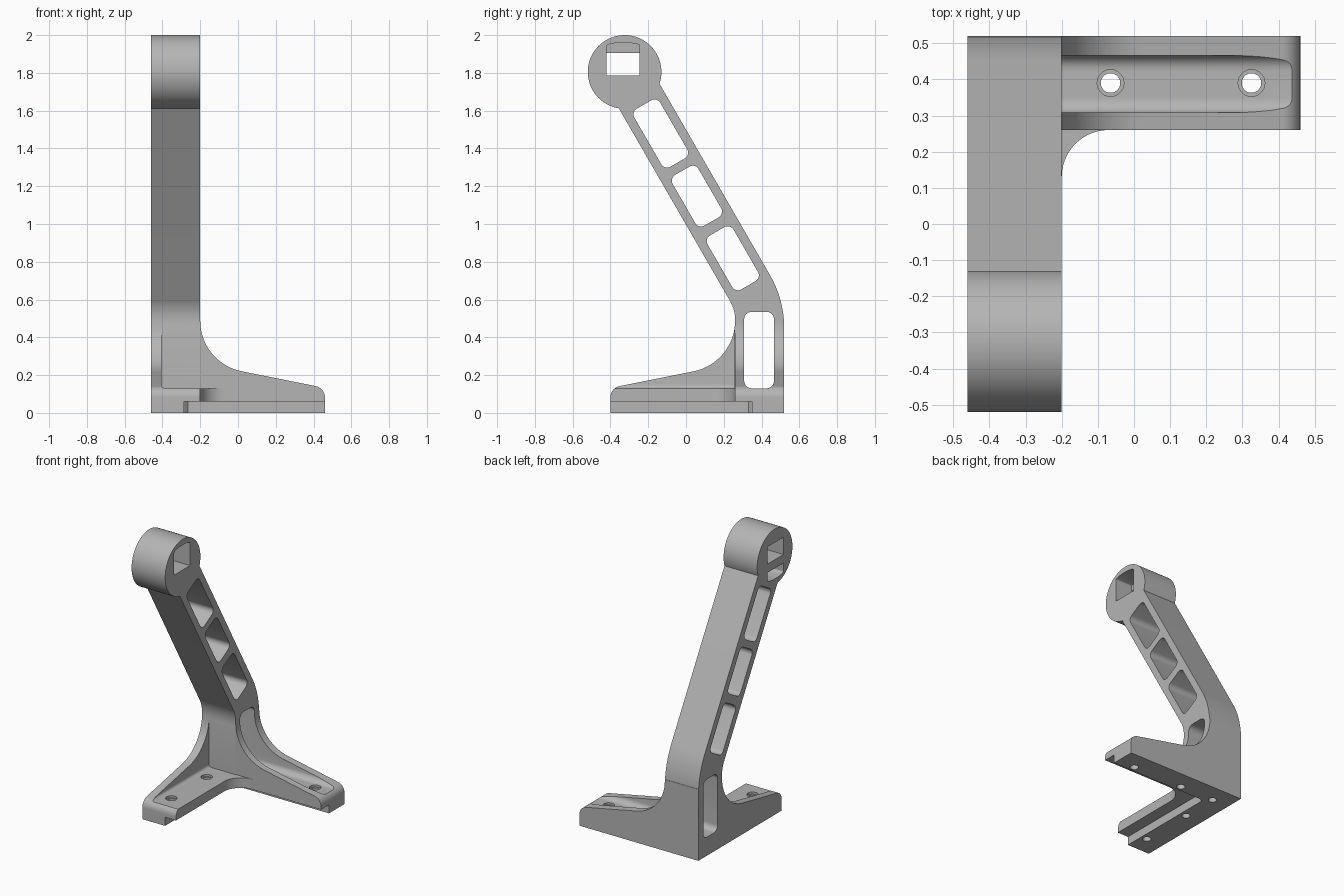
import bpy, bmesh, math
from mathutils import Vector

cube = bpy.data.objects.get("Cube")
if cube:
    bpy.data.objects.remove(cube, do_unlink=True)

grey = bpy.data.materials.new("plain grey")
grey.use_nodes = True
grey.diffuse_color = (0.46, 0.46, 0.46, 1)
grey.node_tree.nodes["Principled BSDF"].inputs["Base Color"].default_value = (0.46, 0.46, 0.46, 1)


def rounded(points, steps=14):
    """Outline whose corners (u, v, radius) are replaced by arcs."""
    out = []
    for i, p in enumerate(points):
        c = Vector(p[:2])
        r = p[2] if len(p) > 2 else 0
        if not r:
            out.append(c)
            continue
        a = (Vector(points[i - 1][:2]) - c).normalized()
        b = (Vector(points[(i + 1) % len(points)][:2]) - c).normalized()
        half = a.angle(b) / 2
        centre = c + (a + b).normalized() * (r / math.sin(half))
        start = c + a * (r / math.tan(half)) - centre
        sweep = math.pi - 2 * half
        turn = 1 if a.x * b.y - a.y * b.x < 0 else -1
        for k in range(steps + 1):
            t = turn * sweep * k / steps
            out.append(centre + Vector((start.x * math.cos(t) - start.y * math.sin(t),
                                        start.x * math.sin(t) + start.y * math.cos(t))))
    return out


def prism(name, axis, outline, low, high):
    """Extrude a 2D outline along an axis."""
    place = {"x": lambda u, v, w: (w, u, v),
             "y": lambda u, v, w: (u, w, v),
             "z": lambda u, v, w: (u, v, w)}[axis]
    bm = bmesh.new()
    face = bm.faces.new([bm.verts.new(place(p[0], p[1], low)) for p in outline])
    ext = bmesh.ops.extrude_face_region(bm, geom=[face])
    shift = Vector(place(0, 0, high - low))
    bmesh.ops.translate(bm, vec=shift, verts=[e for e in ext["geom"] if isinstance(e, bmesh.types.BMVert)])
    bmesh.ops.recalc_face_normals(bm, faces=bm.faces)
    mesh = bpy.data.meshes.new(name)
    bm.to_mesh(mesh)
    bm.free()
    obj = bpy.data.objects.new(name, mesh)
    bpy.context.collection.objects.link(obj)
    mesh.materials.append(grey)
    return obj


def circle(u, v, r, n=32):
    return [(u + r * math.cos(2 * math.pi * k / n), v + r * math.sin(2 * math.pi * k / n)) for k in range(n)]


def rect(u0, v0, u1, v1, r=0):
    return rounded([(u0, v0, r), (u1, v0, r), (u1, v1, r), (u0, v1, r)], 8)


def combine(body, tool, operation):
    mod = body.modifiers.new("combine", "BOOLEAN")
    mod.operation = operation
    mod.solver = "EXACT"
    mod.object = tool
    bpy.context.view_layer.objects.active = body
    bpy.ops.object.modifier_apply(modifier=mod.name)
    bpy.data.objects.remove(tool, do_unlink=True)


def arm(across, along):
    """Point in the side plane, measured in the leaning arm's own axes."""
    c, s = math.cos(math.pi / 6), math.sin(math.pi / 6)
    return (c * across - s * along, s * across + c * along)


LEFT, INNER, BACK, FRONT = -0.46, -0.20, 0.52, 0.26

# Upright with leaning arm and front foot
bracket = prism("bracket", "x", rounded([
    (-0.40, 0), (BACK, 0), (BACK, 0.599, 0.56), arm(0.75, 1.7), arm(0.498, 1.7),
    (FRONT, 0.546, 0.2), (FRONT, 0.264, 0.273), (-0.40, 0.132, 0.06)]), LEFT, INNER)

# Side foot
combine(bracket, prism("side_foot", "y", rounded([
    (LEFT, 0), (0.46, 0), (0.46, 0.132, 0.06), (INNER, 0.264, 0.273),
    (INNER, 0.5), (LEFT, 0.5)]), FRONT, BACK), "UNION")

# Rounded web between the feet
combine(bracket, prism("foot_web", "z", rounded([
    (-0.4, 0.45), (-0.4, 0), (INNER, 0), (INNER, FRONT, 0.13), (0.1, FRONT), (0.1, 0.45)]),
    0.02, 0.13), "UNION")

# Round head
combine(bracket, prism("head", "x", circle(-0.325, 1.805, 0.195, 72), LEFT, INNER), "UNION")

# Open pocket over the front foot
combine(bracket, prism("front_pocket", "y", rounded([
    (-0.405, 0.5), (-0.405, 0.13, 0.02), (-0.15, 0.13), (-0.15, 0.5)]), -0.6, 0.257), "DIFFERENCE")

# Window through the upright, running on as the side foot's trough
combine(bracket, prism("trough", "x", rect(0.308, 0.13, 0.466, 0.535, 0.04), -0.6, 0.6), "DIFFERENCE")

# Three windows in the arm
for low, high in ((1.17, 1.525), (0.81, 1.12), (0.42, 0.75)):
    corners = [arm(a, s) + (0.035,) for a, s in ((0.545, low), (0.703, low), (0.703, high), (0.545, high))]
    combine(bracket, prism("arm_window", "x", rounded(corners, 8), -0.6, 0), "DIFFERENCE")

# Stepped hole in the head, with a low slot on the outer side
Y0, Y1, MID = -0.42, -0.245, -0.3325


def arched(base, side):
    arc = [(MID + 0.0875 * math.cos(t * math.pi / 12), 1.805 + side * (0.138 + 0.017 * math.sin(t * math.pi / 12)))
           for t in range(13)]
    return [(Y0, base), (Y1, base)] + arc


combine(bracket, prism("head_hole", "x", rect(Y0, 1.785, Y1, 1.905), -0.6, 0), "DIFFERENCE")
combine(bracket, prism("head_step", "x", arched(1.785, 1), -0.33, 0), "DIFFERENCE")
combine(bracket, prism("head_slot", "x", arched(1.725, -1), -0.6, -0.33), "DIFFERENCE")

# Rebate under the inner edges of both feet
combine(bracket, prism("rebate", "z", [
    (-0.285, -0.6), (-0.285, 0.33), (-0.265, 0.35), (0.6, 0.35), (0.6, -0.6)], -0.1, 0.06), "DIFFERENCE")

# Counterbored screw holes
for x, y in ((-0.33, 0.39), (-0.065, 0.39), (0.325, 0.39), (-0.33, 0.125), (-0.33, -0.265)):
    combine(bracket, prism("screw_hole", "z", circle(x, y, 0.027), -0.1, 0.16), "DIFFERENCE")
    combine(bracket, prism("counterbore", "z", circle(x, y, 0.037), 0.115, 0.16), "DIFFERENCE")

bpy.ops.object.select_all(action="DESELECT")
bracket.select_set(True)
bpy.context.view_layer.objects.active = bracket
bpy.ops.object.shade_smooth_by_angle(angle=math.radians(25))
